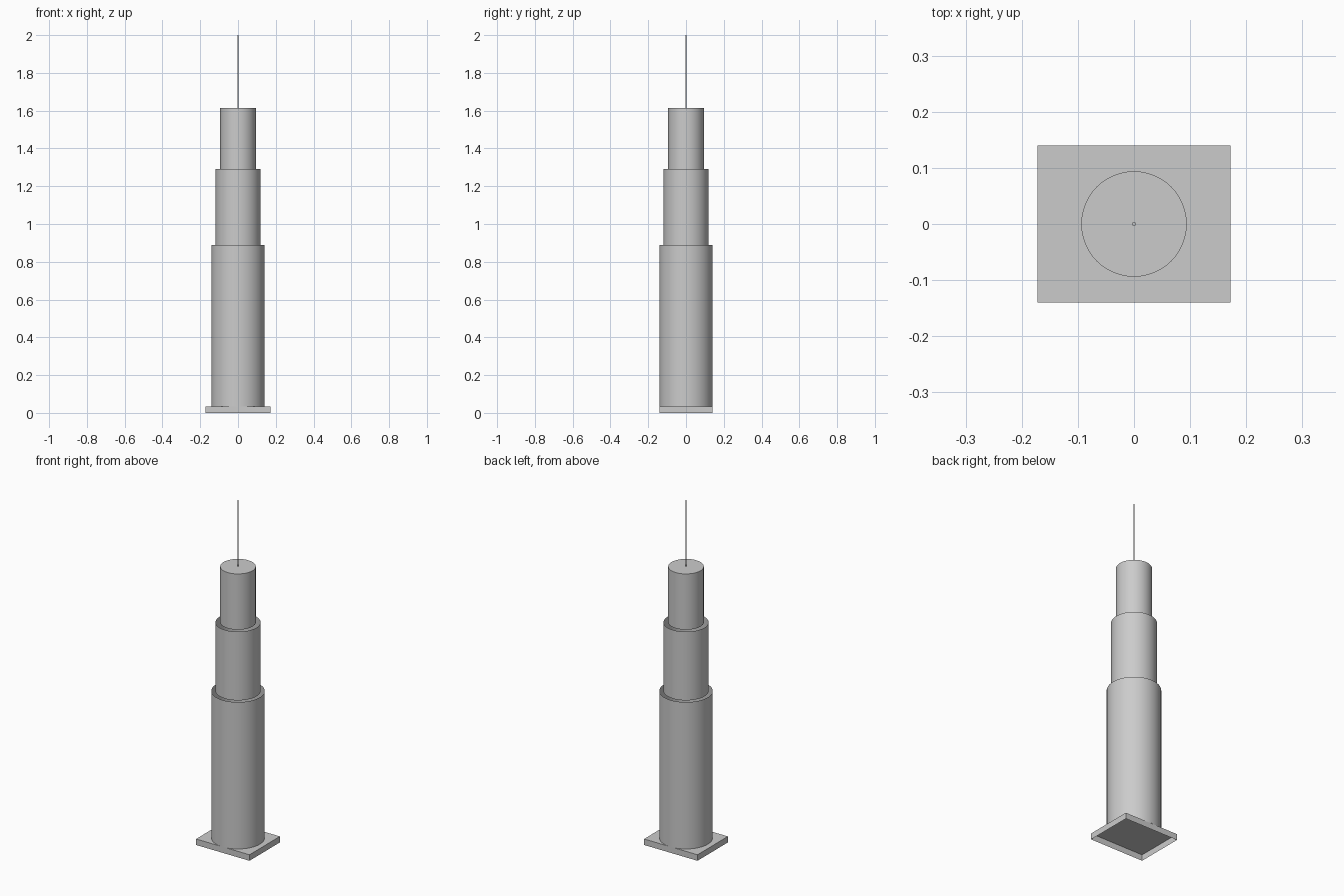
import bpy
import bmesh
import math

if "Cube" in bpy.data.objects:
    bpy.data.objects.remove(bpy.data.objects["Cube"])

gray = bpy.data.materials.new("light_gray")
gray.diffuse_color = (0.6, 0.6, 0.6, 1.0)
gray.use_nodes = True
gray.node_tree.nodes["Principled BSDF"].inputs["Base Color"].default_value = gray.diffuse_color


def finish(name, bm):
    mesh = bpy.data.meshes.new(name)
    bm.to_mesh(mesh)
    bm.free()
    mesh.materials.append(gray)
    obj = bpy.data.objects.new(name, mesh)
    bpy.context.collection.objects.link(obj)
    return obj


def tube(name, radius, z0, z1, sides=48, capped=False):
    """Upright tube, open at the bottom, with an optional top cap."""
    bm = bmesh.new()
    bottom = bmesh.ops.create_circle(bm, segments=sides, radius=radius)["verts"]
    top = bmesh.ops.create_circle(bm, segments=sides, radius=radius)["verts"]
    for v in bottom:
        v.co.z = z0
    for v in top:
        v.co.z = z1
    for i in range(sides):
        j = (i + 1) % sides
        bm.faces.new((bottom[i], bottom[j], top[j], top[i])).smooth = True
    if capped:
        bm.faces.new(top)
    # Point every wall outward and the cap upward
    for f in bm.faces:
        f.normal_update()
        c = f.calc_center_median()
        if c.x * f.normal.x + c.y * f.normal.y < -1e-7 or f.normal.z < -0.5:
            f.normal_flip()
    for e in bm.edges:
        if len(e.link_faces) == 2 and e.calc_face_angle(0) > math.radians(40):
            e.smooth = False
    return finish(name, bm)


# Base plate: a shallow box open underneath
bm = bmesh.new()
bmesh.ops.create_cube(bm, size=1.0)
for v in bm.verts:
    v.co = (v.co.x * 0.344, v.co.y * 0.28, (v.co.z + 0.5) * 0.035)
under = [f for f in bm.faces if f.calc_center_median().z < 0.001]
bmesh.ops.delete(bm, geom=under, context="FACES_ONLY")
finish("base_plate", bm)

# Three stepped tower sections, only the topmost is closed
tube("lower_section", 0.141, 0.035, 0.89)
tube("middle_section", 0.119, 0.89, 1.29)
tube("upper_section", 0.094, 1.29, 1.615, capped=True)

# Thin mast
tube("mast", 0.0035, 1.615, 2.0, sides=16, capped=True)
